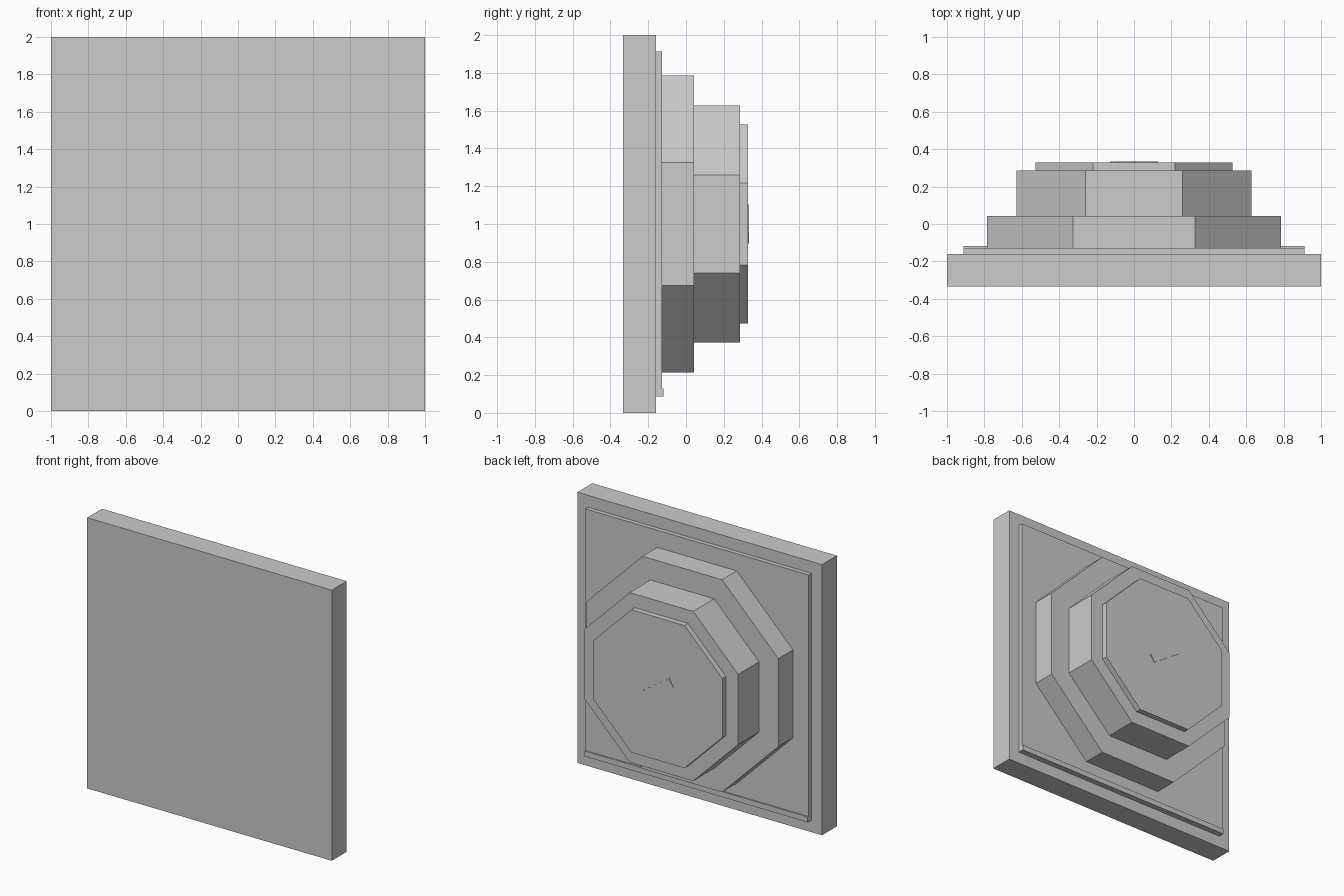
import bpy, math
from mathutils import Matrix

cube = bpy.data.objects.get("Cube")
if cube:
    bpy.data.objects.remove(cube, do_unlink=True)

GREY = (0.6, 0.6, 0.6, 1.0)
grey = bpy.data.materials.new("plain_grey")
grey.use_nodes = True
grey.diffuse_color = GREY
grey.node_tree.nodes["Principled BSDF"].inputs["Base Color"].default_value = GREY


def finish(name):
    obj = bpy.context.object
    obj.name = name
    obj.data.materials.append(grey)
    return obj


def box(name, width, height, y0, y1, z=1.0, tilt=0.0):
    """Plate spanning y0..y1, optionally turned about the y axis."""
    bpy.ops.mesh.primitive_cube_add(size=1, location=(0, (y0 + y1) / 2, z))
    obj = finish(name)
    obj.data.transform(Matrix.Rotation(tilt, 4, "Y") @ Matrix.Diagonal((width, y1 - y0, height, 1)))


def octagon(name, apothem, y0, y1):
    """Eight-sided tier with flat sides facing up, down, left and right."""
    bpy.ops.mesh.primitive_cylinder_add(
        vertices=8, radius=apothem / math.cos(math.pi / 8), depth=y1 - y0,
        location=(0, (y0 + y1) / 2, 1))
    obj = finish(name)
    turn = Matrix.Rotation(math.pi / 2, 4, "X") @ Matrix.Rotation(math.pi / 8, 4, "Z")
    obj.data.transform(turn)


# Square plates and the lip along the bottom edge
box("base_plate", 2.0, 2.0, -0.333, -0.16)
box("raised_plate", 1.825, 1.825, -0.16, -0.128)
box("bottom_lip", 1.825, 0.04, -0.128, -0.118, z=0.108)

# Stepped octagonal tiers
octagon("lower_tier", 0.785, -0.128, 0.043)
octagon("middle_tier", 0.627, 0.043, 0.287)
octagon("top_cap", 0.527, 0.287, 0.328)

# Slanted bar on the cap
box("slanted_bar", 0.267, 0.0665, 0.328, 0.333, tilt=math.radians(34.2))
